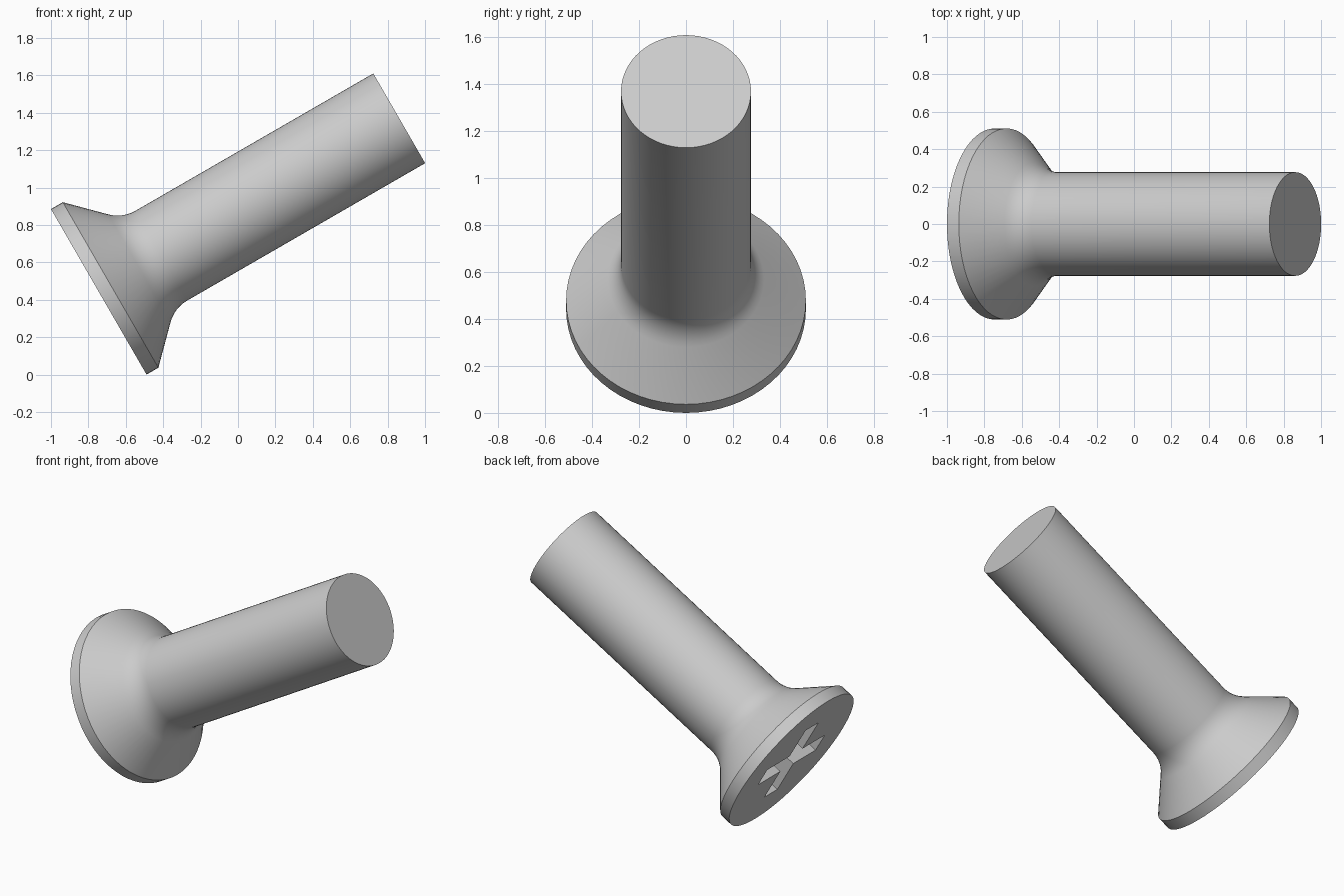
import bpy, bmesh
from math import sin, cos, pi, radians, tan
from mathutils import Matrix, Vector

cube = bpy.data.objects.get("Cube")
if cube:
    bpy.data.objects.remove(cube, do_unlink=True)

HEAD_R, SHANK_R, RIM, LENGTH = 0.511, 0.277, 0.073, 1.855
FILLET_R = 0.19
ARM, HALF_W, DEPTH = 0.29, 0.065, 0.2
SIDES = 64

steel = bpy.data.materials.new("light grey steel")
steel.use_nodes = True
grey = (0.6, 0.6, 0.6, 1)
steel.diffuse_color = grey
steel.node_tree.nodes["Principled BSDF"].inputs["Base Color"].default_value = grey


def make_object(name, bm):
    bmesh.ops.recalc_face_normals(bm, faces=bm.faces)
    mesh = bpy.data.meshes.new(name)
    bm.to_mesh(mesh)
    bm.free()
    mesh.materials.append(steel)
    obj = bpy.data.objects.new(name, mesh)
    bpy.context.collection.objects.link(obj)
    return obj


# Profile (radius, height): rim, 45 degree countersink, fillet, shank
tangent = FILLET_R * tan(radians(22.5))
fillet_end = RIM + HEAD_R - SHANK_R + tangent
profile = [(HEAD_R, 0), (HEAD_R, RIM)]
for i in range(7):
    a = radians(45) * (1 - i / 6)
    profile.append((SHANK_R + FILLET_R * (1 - cos(a)), fillet_end - FILLET_R * sin(a)))
profile.append((SHANK_R, LENGTH))

# Screw body: rings bridged along the profile, capped at both ends
bm = bmesh.new()
rings = [[bm.verts.new((r * cos(2 * pi * k / SIDES), r * sin(2 * pi * k / SIDES), z))
          for k in range(SIDES)] for r, z in profile]
for low, high in zip(rings, rings[1:]):
    for k in range(SIDES):
        n = (k + 1) % SIDES
        bm.faces.new((low[k], low[n], high[n], high[k]))
bm.faces.new(rings[0])
bm.faces.new(rings[-1])
screw = make_object("countersunk_screw", bm)

# Cross-shaped driver recess
bm = bmesh.new()
outline = []
for quarter in range(4):
    turn = Matrix.Rotation(quarter * pi / 2, 3, 'Z')
    for x, y in ((ARM, -HALF_W), (ARM, HALF_W), (HALF_W, HALF_W)):
        outline.append(bm.verts.new(turn @ Vector((x, y, -0.1))))
base = bm.faces.new(outline)
top = bmesh.ops.extrude_face_region(bm, geom=[base])["geom"]
bmesh.ops.translate(bm, vec=(0, 0, DEPTH + 0.1),
                    verts=[v for v in top if isinstance(v, bmesh.types.BMVert)])
cutter = make_object("recess_cutter", bm)
cutter.hide_render = True

cut = screw.modifiers.new("driver recess", 'BOOLEAN')
cut.operation, cut.solver, cut.object = 'DIFFERENCE', 'EXACT', cutter
bpy.ops.object.select_all(action='DESELECT')
bpy.context.view_layer.objects.active = screw
screw.select_set(True)
bpy.ops.object.modifier_apply(modifier=cut.name)
bpy.data.objects.remove(cutter, do_unlink=True)
bpy.ops.object.shade_smooth_by_angle(angle=radians(30))

# Tilt the shank upward, with the head rim resting on the ground
screw.rotation_euler = (0, radians(60), 0)
screw.location = (-1 + HEAD_R / 2, 0, HEAD_R * cos(radians(30)))
